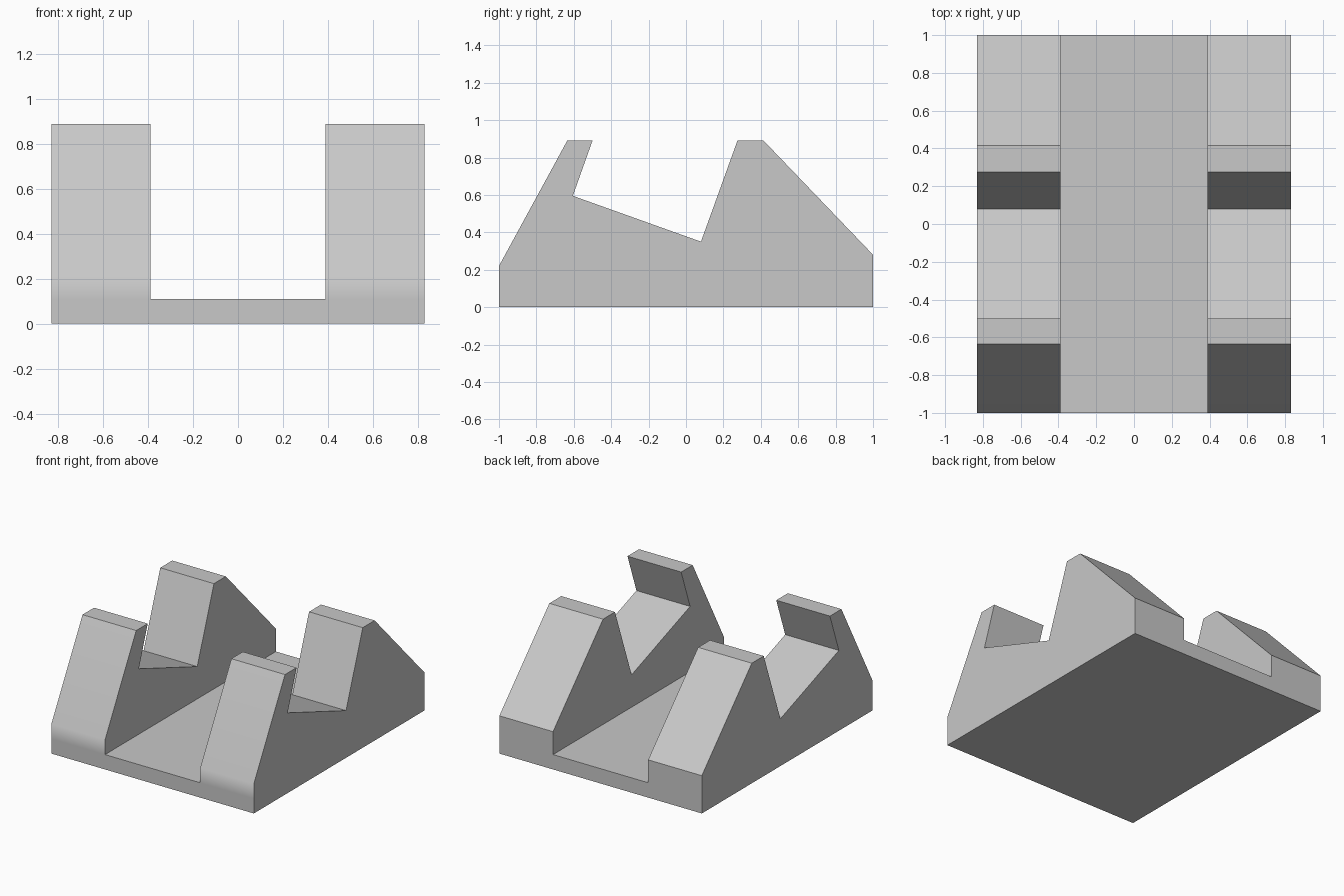
import bpy
import bmesh
import math
from mathutils import Vector

cube = bpy.data.objects.get("Cube")
if cube:
    bpy.data.objects.remove(cube, do_unlink=True)

HALF_W, INNER, PLATE = 0.83, 0.39, 0.11


def sweep(bm, start, offset, skip=()):
    """Extrude a closed outline with end caps, leaving out the skipped edges."""
    a = [bm.verts.new(p) for p in start]
    b = [bm.verts.new(Vector(p) + Vector(offset)) for p in start]
    n = len(a)
    bm.faces.new(a)
    bm.faces.new(b[::-1])
    for i in range(n):
        if i not in skip:
            j = (i + 1) % n
            bm.faces.new((a[i], b[i], b[j], a[j]))


bm = bmesh.new()

# Base plate: front outline swept to the back, open under both brackets
plate = [(-HALF_W, 0), (HALF_W, 0), (HALF_W, PLATE),
         (INNER, PLATE), (-INNER, PLATE), (-HALF_W, PLATE)]
sweep(bm, [(x, -1, z) for x, z in plate], (0, 2, 0), skip=(2, 4))

# Two notched brackets: side outline swept across, open at the bottom
bracket = [(-1, PLATE), (1, PLATE), (1, 0.28), (0.415, 0.89), (0.275, 0.89),
           (0.08, 0.35), (-0.605, 0.595), (-0.5, 0.89), (-0.635, 0.89), (-1, 0.22)]
for x in (-HALF_W, INNER):
    sweep(bm, [(x, y, z) for y, z in bracket], (HALF_W - INNER, 0, 0), skip=(0,))

bmesh.ops.remove_doubles(bm, verts=bm.verts, dist=0.001)
bmesh.ops.recalc_face_normals(bm, faces=bm.faces)

mesh = bpy.data.meshes.new("stand")
bm.to_mesh(mesh)
bm.free()
stand = bpy.data.objects.new("stand", mesh)
bpy.context.collection.objects.link(stand)

# Plain grey
grey = bpy.data.materials.new("light_grey")
grey.use_nodes = True
colour = (0.58, 0.58, 0.58, 1)
grey.diffuse_color = colour
grey.node_tree.nodes["Principled BSDF"].inputs["Base Color"].default_value = colour
mesh.materials.append(grey)

# Soft bend at the foot of the front slope, sharp edges elsewhere
bpy.ops.object.select_all(action='DESELECT')
stand.select_set(True)
bpy.context.view_layer.objects.active = stand
bpy.ops.object.shade_smooth_by_angle(angle=math.radians(30))
weighted = stand.modifiers.new("weighted_normals", 'WEIGHTED_NORMAL')
weighted.keep_sharp = True
